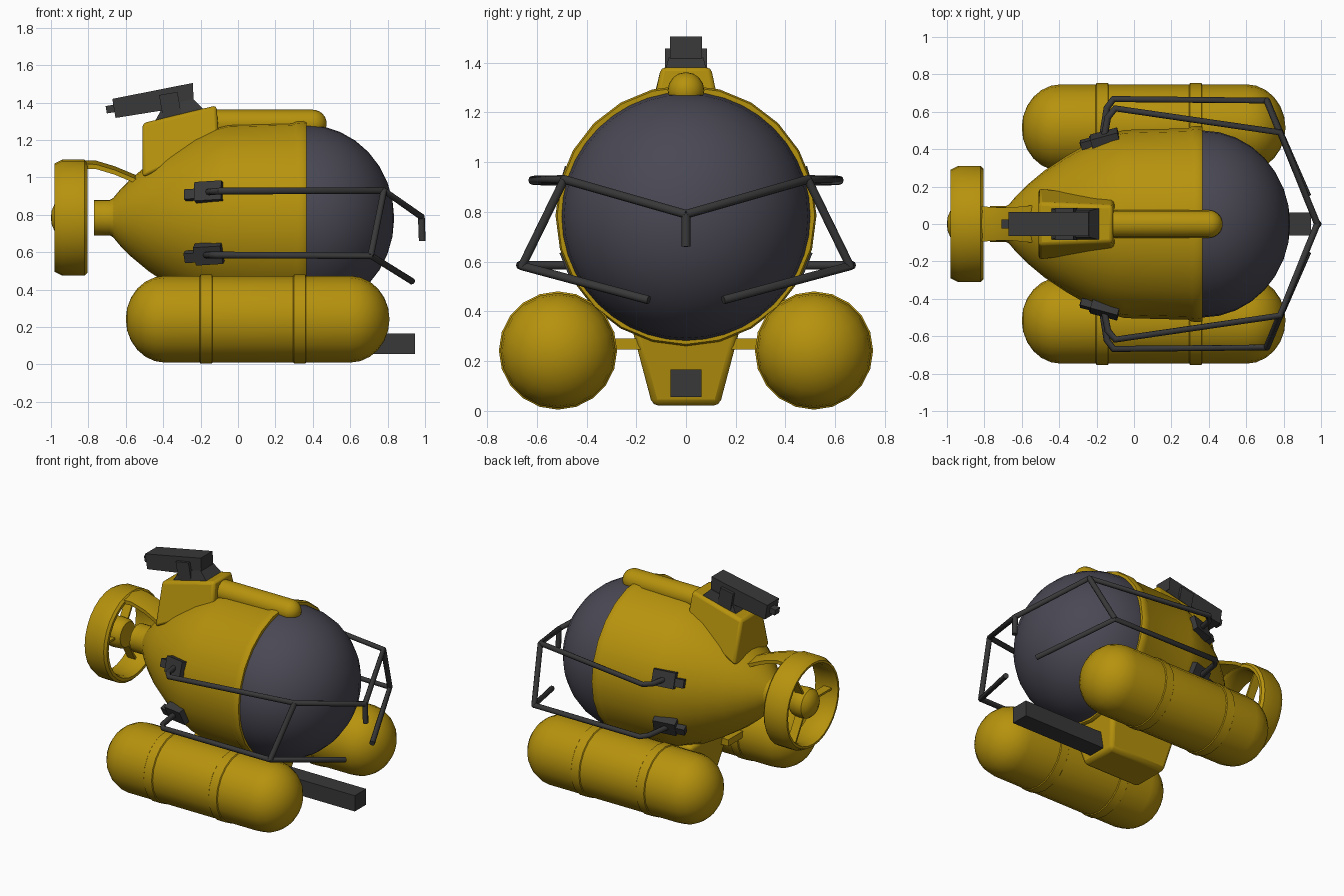
import bpy, bmesh, math
from mathutils import Matrix, Vector

if "Cube" in bpy.data.objects:
    bpy.data.objects.remove(bpy.data.objects["Cube"])


def material(name, col):
    m = bpy.data.materials.new(name)
    m.diffuse_color = (*col, 1)
    m.use_nodes = True
    m.node_tree.nodes["Principled BSDF"].inputs["Base Color"].default_value = m.diffuse_color
    return m


YELLOW = material("yellow_paint", (0.47, 0.29, 0.004))
GLASS = material("dark_glass", (0.068, 0.065, 0.088))
DARK = material("dark_metal", (0.04, 0.04, 0.04))


def finish(name, bm, mat, smooth=True, bevel=0):
    bmesh.ops.remove_doubles(bm, verts=bm.verts, dist=1e-5)
    bmesh.ops.recalc_face_normals(bm, faces=bm.faces)
    me = bpy.data.meshes.new(name)
    bm.to_mesh(me)
    bm.free()
    ob = bpy.data.objects.new(name, me)
    bpy.context.collection.objects.link(ob)
    me.materials.append(mat)
    if bevel:
        b = ob.modifiers.new("bevel", 'BEVEL')
        b.width, b.segments = bevel, 2
    if smooth:
        bpy.ops.object.select_all(action='DESELECT')
        ob.select_set(True)
        bpy.context.view_layer.objects.active = ob
        bpy.ops.object.shade_smooth_by_angle(angle=math.radians(32))
    return ob


def lathe(name, profile, y, z, segs, mat, closed=False):
    """Revolve (x, radius) points about an axis parallel to x."""
    bm = bmesh.new()
    vs = [bm.verts.new((x, y, z + r)) for x, r in profile]
    pairs = list(zip(vs, vs[1:] + (vs[:1] if closed else [])))
    if not closed:
        pairs = pairs[:len(vs) - 1]
    es = [bm.edges.new(p) for p in pairs]
    bmesh.ops.spin(bm, geom=vs + es, cent=(0, y, z), axis=(1, 0, 0),
                   angle=2 * math.pi, steps=segs)
    bmesh.ops.remove_doubles(bm, verts=bm.verts, dist=1e-4)
    return finish(name, bm, mat)


def loft(name, bottom, top, mat, bevel=0):
    """Solid between two quads, each given as (x, half_width, z) at rear and front."""
    bm = bmesh.new()
    rings = []
    for (xa, wa, za), (xb, wb, zb) in (bottom, top):
        rings.append([bm.verts.new(c) for c in
                      ((xa, -wa, za), (xb, -wb, zb), (xb, wb, zb), (xa, wa, za))])
    a, b = rings
    bm.faces.new(a)
    bm.faces.new(b)
    for i in range(4):
        j = (i + 1) % 4
        bm.faces.new((a[i], a[j], b[j], b[i]))
    return finish(name, bm, mat, bevel > 0, bevel)


def box(name, loc, size, mat, ry=0, rz=0, rx=0):
    bm = bmesh.new()
    rot = (Matrix.Rotation(rz, 4, 'Z') @ Matrix.Rotation(ry, 4, 'Y')
           @ Matrix.Rotation(rx, 4, 'X'))
    bmesh.ops.create_cube(bm, size=1, matrix=Matrix.Translation(loc) @ rot
                          @ Matrix.Diagonal((*size, 1)))
    return finish(name, bm, mat, False)


def tube(name, pts, radius, mat):
    cu = bpy.data.curves.new(name, 'CURVE')
    cu.dimensions = '3D'
    cu.bevel_depth, cu.bevel_resolution, cu.use_fill_caps = radius, 2, True
    sp = cu.splines.new('POLY')
    sp.points.add(len(pts) - 1)
    for p, c in zip(sp.points, pts):
        p.co = (*c, 1)
    cu.materials.append(mat)
    ob = bpy.data.objects.new(name, cu)
    bpy.context.collection.objects.link(ob)
    bpy.ops.object.select_all(action='DESELECT')
    ob.select_set(True)
    bpy.context.view_layer.objects.active = ob
    bpy.ops.object.convert(target='MESH')
    bpy.ops.object.shade_smooth_by_angle(angle=math.radians(50))


CZ = 0.785  # hull axis height

# Hull, glass dome and propeller neck
lathe("hull", [(-.68, 0), (-.68, .09), (-.63, .15), (-.57, .21), (-.48, .285), (-.36, .365),
               (-.23, .44), (-.12, .485), (-.05, .503), (.29, .512), (.31, .522), (.35, .525),
               (.365, .518), (.365, .49), (.365, 0)], 0, CZ, 24, YELLOW)
lathe("dome", [(.34, .5)] + [(.365 + .47 * math.sin(a), .5 * math.cos(a)) for a in
      [math.radians(90 * i / 8) for i in range(8)]] + [(.835, 0)], 0, CZ - .003, 40, GLASS)
lathe("propeller_neck", [(-.77, 0), (-.77, .095), (-.685, .095), (-.66, .11), (-.66, 0)],
      0, CZ, 20, YELLOW)

# Propeller duct, hub and three vanes
lathe("propeller_duct", [(-.98, .29), (-.94, .31), (-.82, .31), (-.805, .295), (-.805, .275),
                         (-.83, .262), (-.95, .262), (-.98, .275)], 0, CZ, 28, YELLOW, True)
lathe("propeller_hub", [(-1, 0), (-.997, .035), (-.98, .075), (-.955, .098), (-.92, .102),
                        (-.87, .098), (-.85, .085), (-.85, 0)], 0, CZ, 20, YELLOW)
for i in range(3):
    a = math.pi + i * 2 * math.pi / 3
    box(f"duct_vane_{i}", (-.91, .18 * math.cos(a), CZ + .18 * math.sin(a)),
        (.06, .19, .014), YELLOW, rx=a)

# Curved arm holding the duct
bm = bmesh.new()
arm = [(-.86, 1.083, .1), (-.76, 1.08, .09), (-.66, 1.05, .088), (-.54, 1.0, .1)]
rings = [[bm.verts.new((x, y, z + d)) for y, d in
          ((-w, -.035), (0, -.015), (w, -.035), (w, -.01), (0, .01), (-w, -.01))]
         for x, z, w in arm]
for a, b in zip(rings, rings[1:]):
    for i in range(6):
        j = (i + 1) % 6
        bm.faces.new((a[i], a[j], b[j], b[i]))
bm.faces.new(rings[0])
bm.faces.new(rings[-1])
finish("duct_arm", bm, YELLOW)

# Tower on top and the rounded pipe in front of it
loft("tower", ((-.51, .195, 1.0), (-.1, .14, 1.19)),
     ((-.51, .115, 1.29), (-.115, .1, 1.385)), YELLOW, .018)
R = .074
lathe("top_pipe", [(-.16, 0), (-.16, R)] + [(.4 + R * math.sin(i * math.pi / 12),
      R * math.cos(i * math.pi / 12)) for i in range(6)] + [(.4 + R, 0)], 0, 1.288, 16, YELLOW)

# Camera on the tower: body, side cheeks, foot and rear nub
tilt = -math.radians(10)
loft("camera_body", ((-.655, .065, 1.318), (-.235, .065, 1.385)),
     ((-.672, .065, 1.42), (-.242, .065, 1.505)), DARK)
box("camera_nub", (-.68, 0, 1.366), (.05, .05, .04), DARK, tilt)
for s in (1, -1):
    box(f"camera_cheek_{s}", (-.36, s * .072, 1.375), (.1, .025, .15), DARK, tilt)
loft("camera_foot", ((-.45, .085, 1.29), (-.18, .085, 1.36)),
     ((-.4, .07, 1.38), (-.24, .07, 1.42)), DARK)

# Keel and the bar projecting forward from it
loft("keel", ((-.14, .135, .02), (.3, .135, .02)), ((-.2, .225, .36), (.36, .225, .36)),
     YELLOW, .025)
box("keel_bar", (.6, 0, .11), (.69, .125, .11), DARK)

# Parts repeated left and right
for s, side in ((1, "left"), (-1, "right")):
    y, z, r = s * .515, .242, .232
    cap = [math.radians(15 * i) for i in range(7)]
    prof = [(-.39 - .21 * math.cos(a), r * math.sin(a)) for a in cap]
    prof += [(.6 + .21 * math.sin(a), r * math.cos(a)) for a in cap]
    prof[0], prof[-1] = (-.6, 0), (.81, 0)
    lathe(f"tank_{side}", prof, y, z, 20, YELLOW)
    for i, bx in enumerate((-.17, .33)):
        lathe(f"tank_band_{side}_{i}", [(bx - .04, .225), (bx - .03, .238), (bx + .03, .238),
                                        (bx + .04, .225)], y, z, 20, YELLOW, True)
        box(f"tank_strut_{side}_{i}", (bx - .03, s * .23, .268), (.07, .2, .045), YELLOW)
    # Guard rails
    knee, low = (.78, s * .49, .93), (.71, s * .66, .582)
    tube(f"upper_rail_{side}", [(-.16, s * .46, .922), (-.14, s * .57, .924),
                                (-.1, s * .618, .927), knee, (.98, 0, .79)], .018, DARK)
    tube(f"lower_rail_{side}", [(-.17, s * .46, .585), (-.145, s * .62, .585),
                                (-.11, s * .668, .585), low, (.93, s * .15, .445)], .018, DARK)
    tube(f"rail_post_{side}", [knee, low], .018, DARK)
    # Clamps holding the rails to the hull
    for n, cz, cy, rx in (("upper", .922, .457, .28), ("lower", .592, .445, -.42)):
        turn = s * math.radians(15)
        box(f"{n}_clamp_{side}", (-.155, s * cy, cz), (.15, .055, .105), DARK, -.06, turn, s * rx)
        box(f"{n}_clamp_tail_{side}", (-.245, s * (cy - .025), cz - .015), (.08, .04, .055),
            DARK, -.06, turn, s * rx)
tube("nose_post", [(.98, 0, .795), (.985, 0, .66)], .018, DARK)
